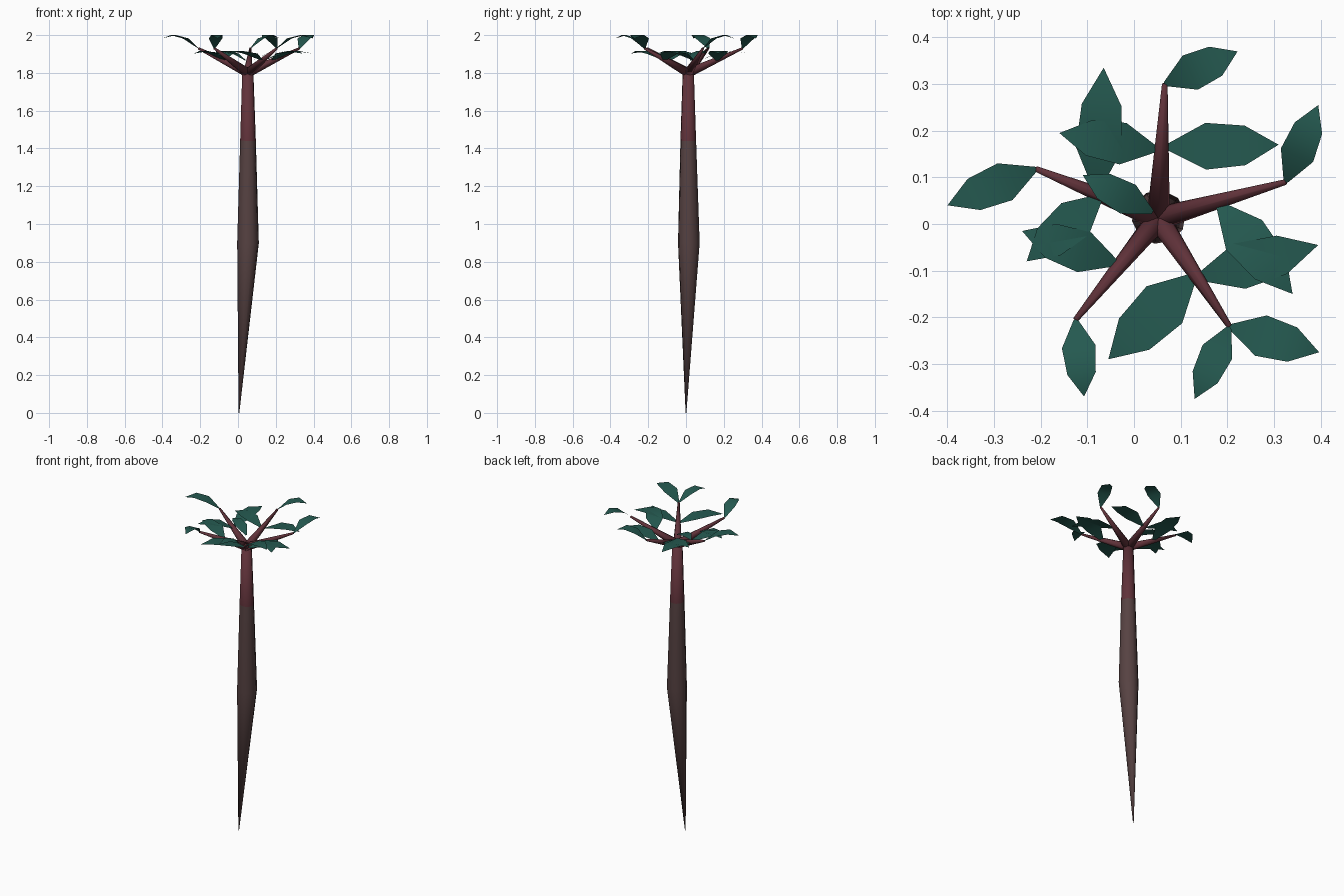
import bpy, bmesh, math
from mathutils import Vector

cube = bpy.data.objects.get("Cube")
if cube:
    bpy.data.objects.remove(cube)


def material(name, rgb):
    m = bpy.data.materials.new(name)
    m.use_nodes = True
    m.diffuse_color = (*rgb, 1)
    m.node_tree.nodes["Principled BSDF"].inputs["Base Color"].default_value = (*rgb, 1)
    return m


bark = material("brown bark", (0.095, 0.055, 0.055))
wine = material("wine red stem", (0.118, 0.032, 0.042))
green = material("deep green leaf", (0.018, 0.100, 0.080))


def finish(name, bm, mats):
    mesh = bpy.data.meshes.new(name)
    bm.to_mesh(mesh)
    bm.free()
    for m in mats:
        mesh.materials.append(m)
    for p in mesh.polygons:
        p.use_smooth = True
    ob = bpy.data.objects.new(name, mesh)
    bpy.context.collection.objects.link(ob)
    return ob


def tube(name, rings, sides, mats, split=None):
    """Loft circles (centre, radius) along a path; faces above split use material 1."""
    bm = bmesh.new()
    axis = (Vector(rings[-1][0]) - Vector(rings[0][0])).normalized()
    u = axis.orthogonal().normalized()
    v = axis.cross(u)
    loops = []
    for centre, r in rings:
        loops.append([bm.verts.new(Vector(centre) + r * (u * math.cos(a) + v * math.sin(a)))
                      for a in (2 * math.pi * i / sides for i in range(sides))])
    for a, b in zip(loops, loops[1:]):
        for i in range(sides):
            j = (i + 1) % sides
            f = bm.faces.new((a[i], a[j], b[j], b[i]))
            if split and f.calc_center_median().z > split:
                f.material_index = 1
    bm.faces.new(loops[0][::-1])
    cap = bm.faces.new(loops[-1])
    cap.material_index = 1 if split else 0
    return finish(name, bm, mats)


# Trunk: pointed foot, swollen middle, red upper stem
tube("trunk", [((0.005, 0, 0), 0.002), ((0.053, 0.015, 0.9), 0.058),
               ((0.053, 0.012, 1.44), 0.042), ((0.052, 0.012, 1.8), 0.03)],
     10, [bark, wine], 1.44)

# Five branches fanning out of the crown
HUB = (0.052, 0.012, 1.80)
TIPS = {"back": (0.066, 0.30), "left": (0.325, 0.09), "front_left": (0.205, -0.22),
        "front_right": (-0.125, -0.205), "right": (-0.21, 0.118)}
for name, (x, y) in TIPS.items():
    tube("branch_" + name, [(HUB, 0.025), ((x, y, 1.93), 0.006)], 8, [wine])


# Leaves: bent blades of four rows, narrow at the stalk and pointed at the end
def leaf(name, base, tip, width, z, rise):
    a, b = Vector((*base, z)), Vector((*tip, z))
    along = b - a
    side = Vector((-along.y, along.x, 0)).normalized() * width / 2
    bm = bmesh.new()
    rows = []
    for t, w, h in ((0, 0.12, 0), (0.35, 1, 0.75), (0.7, 0.85, 1), (1, 0, 0.75)):
        mid = a + along * t + Vector((0, 0, rise * h))
        rows.append([bm.verts.new(mid + side * w * s) for s in ((-1, 1) if w else (0,))])
    for p, q in zip(rows, rows[1:]):
        bm.faces.new([p[0]] + q + [p[1]] if len(q) == 1 else (p[0], q[0], q[1], p[1]))
    finish(name, bm, [green])


UPPER = [("back", (0.222, 0.37), 0.08), ("left", (0.395, 0.255), 0.075),
         ("front_left", (0.397, -0.275), 0.09), ("front_left", (0.13, -0.375), 0.07),
         ("front_right", (-0.107, -0.37), 0.072), ("right", (-0.40, 0.04), 0.085)]
for i, (branch, tip, width) in enumerate(UPPER):
    leaf(f"upper_leaf_{i + 1}", TIPS[branch], tip, width, 1.93, 0.07)

LOWER = [((0.07, 0.165), (0.31, 0.17), 0.10), ((0.05, 0.16), (-0.16, 0.195), 0.09),
         ((-0.08, 0.07), (-0.065, 0.335), 0.10), ((-0.07, 0.06), (-0.23, -0.08), 0.09),
         ((-0.035, -0.085), (-0.24, -0.015), 0.09), ((0.13, -0.11), (-0.055, -0.29), 0.11),
         ((0.135, -0.115), (0.395, -0.045), 0.10), ((0.18, 0.045), (0.34, -0.15), 0.10),
         ((0.04, 0.025), (-0.11, 0.105), 0.07)]
for i, (base, tip, width) in enumerate(LOWER):
    leaf(f"lower_leaf_{i + 1}", base, tip, width, 1.865, 0.05)
